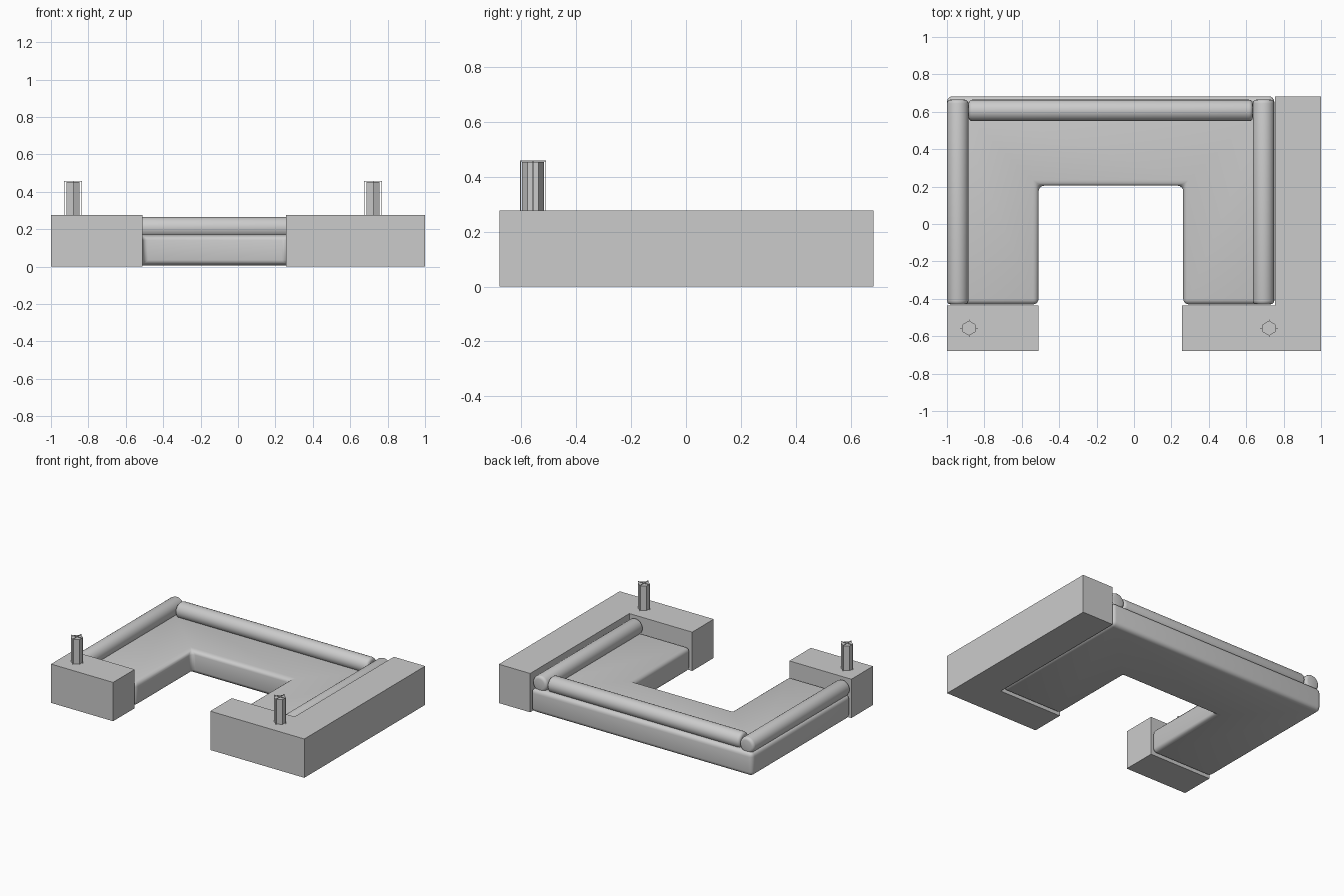
import bpy, bmesh, math
from mathutils import Matrix, Vector

cube = bpy.data.objects.get("Cube")
if cube:
    bpy.data.objects.remove(cube, do_unlink=True)

grey = bpy.data.materials.new("plain grey")
grey.use_nodes = True
grey.diffuse_color = (0.6, 0.6, 0.6, 1)
grey.node_tree.nodes["Principled BSDF"].inputs["Base Color"].default_value = (0.6, 0.6, 0.6, 1)


def finish(name, bm):
    bmesh.ops.recalc_face_normals(bm, faces=bm.faces)
    mesh = bpy.data.meshes.new(name)
    bm.to_mesh(mesh)
    bm.free()
    mesh.materials.append(grey)
    ob = bpy.data.objects.new(name, mesh)
    bpy.context.collection.objects.link(ob)
    return ob


def slab(name, outline, z0, z1):
    """Extrude a plan outline upward."""
    bm = bmesh.new()
    face = bm.faces.new([bm.verts.new((x, y, z0)) for x, y in outline])
    top = bmesh.ops.extrude_face_region(bm, geom=[face])["geom"]
    verts = [v for v in top if isinstance(v, bmesh.types.BMVert)]
    bmesh.ops.translate(bm, verts=verts, vec=(0, 0, z1 - z0))
    return finish(name, bm)


def soften(ob, width, segments=4, angle=30):
    bev = ob.modifiers.new("soft edges", 'BEVEL')
    bev.width, bev.segments = width, segments
    bev.limit_method = 'ANGLE'
    bev.angle_limit = math.radians(angle)
    bpy.ops.object.select_all(action='DESELECT')
    ob.select_set(True)
    bpy.context.view_layer.objects.active = ob
    bpy.ops.object.modifier_apply(modifier=bev.name)
    bpy.ops.object.shade_smooth_by_angle(angle=math.radians(40))


def roll(name, a, b, radius=0.0575):
    """Round bolster lying between two points."""
    a, b = Vector(a), Vector(b)
    rot = (b - a).to_track_quat('Z', 'Y').to_matrix().to_4x4()
    bm = bmesh.new()
    bmesh.ops.create_cone(bm, cap_ends=True, segments=24, radius1=radius, radius2=radius,
                          depth=(b - a).length, matrix=Matrix.Translation((a + b) / 2) @ rot)
    soften(finish(name, bm), 0.02, 3, 60)


def add_box(bm, centre, size):
    bmesh.ops.create_cube(bm, size=1, matrix=Matrix.Translation(centre) @ Matrix.Diagonal((*size, 1)))


# U-shaped seat
seat = slab("seat", [(-1, -0.43), (-0.51, -0.43), (-0.51, 0.205), (0.263, 0.205),
                     (0.263, -0.43), (0.75, -0.43), (0.75, 0.683), (-1, 0.683)], 0.005, 0.172)
soften(seat, 0.03)

# Back bolsters
for name, x in (("right_bolster", -0.9425), ("left_bolster", 0.6925)):
    roll(name, (x, -0.43, 0.208), (x, 0.665, 0.208))
roll("back_bolster", (-0.885, 0.607, 0.208), (0.635, 0.607, 0.208))

# Surrounding shelves
slab("right_shelf", [(-1, -0.68), (-0.51, -0.68), (-0.51, -0.437), (-1, -0.437)], 0, 0.277)
slab("left_shelf", [(0.257, -0.68), (1, -0.68), (1, 0.683), (0.753, 0.683),
                    (0.753, -0.437), (0.257, -0.437)], 0, 0.277)

# Six-sided lanterns, each in two crossed thin wire hoops
for side, x in (("right", -0.882), ("left", 0.722)):
    y, z0, z1, reach, wire = -0.557, 0.277, 0.457, 0.046, 0.003
    bm = bmesh.new()
    bmesh.ops.create_cone(bm, cap_ends=True, segments=6, radius1=0.04, radius2=0.04, depth=0.176,
                          matrix=Matrix.Translation((x, y, z0 + 0.088)))
    finish(side + "_lantern", bm)
    bm = bmesh.new()
    for dx, dy in ((1, 0), (0, 1)):
        for s in (-reach, reach):
            add_box(bm, (x + s * dx, y + s * dy, (z0 + z1) / 2), (wire, wire, z1 - z0))
        add_box(bm, (x, y, z1), (wire + 2 * reach * dx, wire + 2 * reach * dy, wire))
    finish(side + "_lantern_frame", bm)
